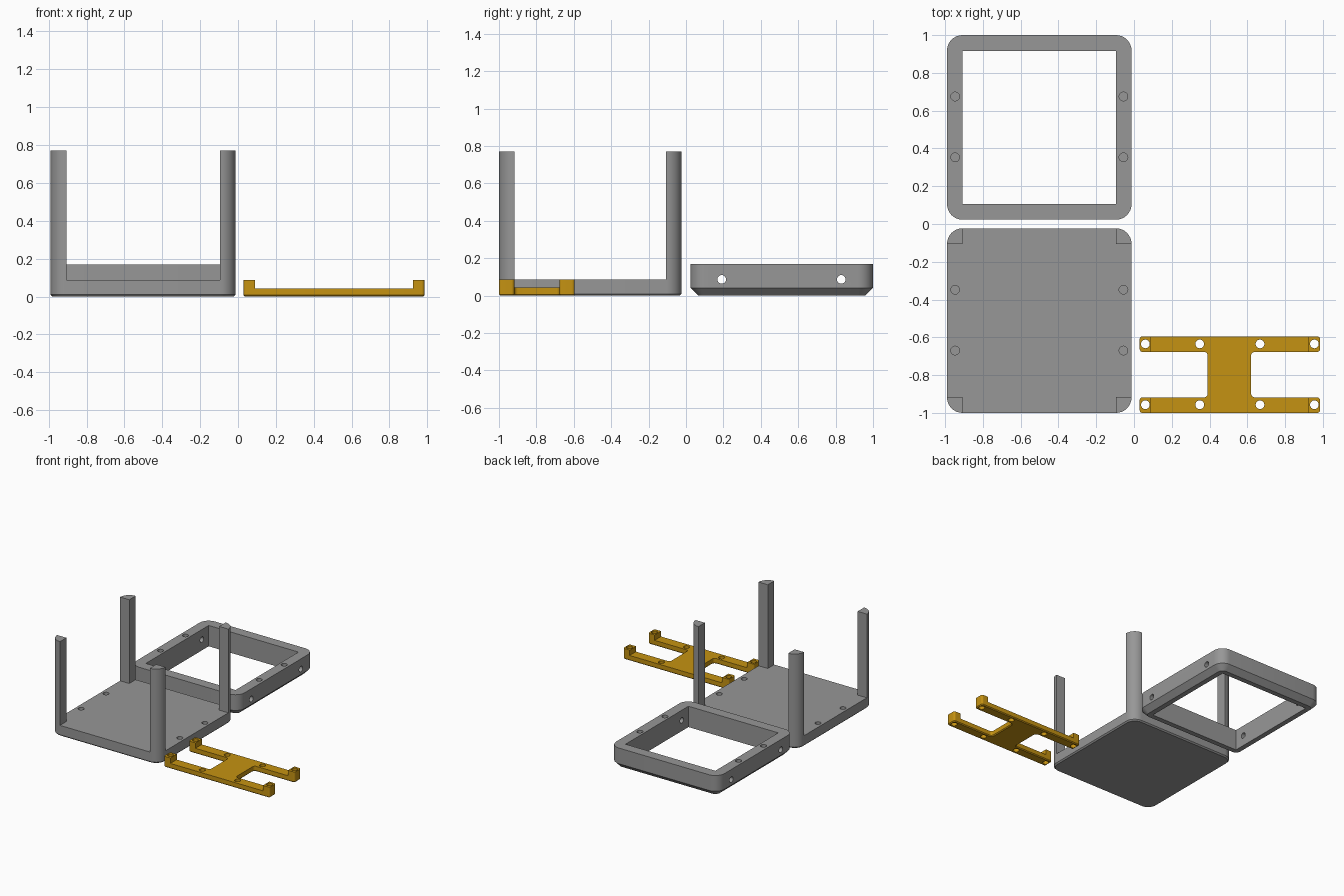
import bpy, bmesh, math
from mathutils import Vector, Matrix

if "Cube" in bpy.data.objects:
    bpy.data.objects.remove(bpy.data.objects["Cube"])


def material(name, rgb):
    m = bpy.data.materials.new(name)
    m.diffuse_color = (*rgb, 1)
    m.use_nodes = True
    m.node_tree.nodes["Principled BSDF"].inputs["Base Color"].default_value = m.diffuse_color
    return m


GREY = material("grey plastic", (0.31, 0.31, 0.31))
GOLD = material("golden plastic", (0.56, 0.29, 0.006))


def outline(corners, d=0.0, seg=8):
    """Counter-clockwise (x, y, radius) corners, inset by d and rounded."""
    out, n = [], len(corners)
    for i, (x, y, r) in enumerate(corners):
        p = Vector((x, y))
        a = (p - Vector(corners[i - 1][:2])).normalized()
        b = (Vector(corners[(i + 1) % n][:2]) - p).normalized()
        convex = a.x * b.y - a.y * b.x > 0
        s = 1 if convex else -1
        p = p + (b - a) * d * s
        if r <= 0:
            out.append(p)
            continue
        r = max(r - s * d, 0.002)
        c = p + (b - a) * r
        for k in range(seg + 1):
            t = k / seg * math.pi / 2
            out.append(c - b * r * math.cos(t) + a * r * math.sin(t))
    return out


def add_object(name, bm, mat=None):
    bmesh.ops.recalc_face_normals(bm, faces=bm.faces)
    me = bpy.data.meshes.new(name)
    bm.to_mesh(me)
    bm.free()
    if mat:
        me.materials.append(mat)
    ob = bpy.data.objects.new(name, me)
    bpy.context.collection.objects.link(ob)
    return ob


def prism(name, corners, layers, mat=None):
    """Stack the outline through (z, inset) layers and cap both ends."""
    bm = bmesh.new()
    rings = [[bm.verts.new((p.x, p.y, z)) for p in outline(corners, d)] for z, d in layers]
    n = len(rings[0])
    for lo, hi in zip(rings, rings[1:]):
        for i in range(n):
            j = (i + 1) % n
            bm.faces.new((lo[i], lo[j], hi[j], hi[i]))
    bm.faces.new(rings[0][::-1])
    bm.faces.new(rings[-1])
    return add_object(name, bm, mat)


def rods(centres, length, axis="Z", r=0.023):
    bm = bmesh.new()
    rot = Matrix.Rotation(math.pi / 2, 4, "Y") if axis == "X" else Matrix()
    for c in centres:
        bmesh.ops.create_cone(bm, cap_ends=True, segments=32, radius1=r, radius2=r,
                              depth=length, matrix=Matrix.Translation(c) @ rot)
    return add_object("hole_cutter", bm)


def cut(ob, cutter):
    mod = ob.modifiers.new("cut", "BOOLEAN")
    mod.operation, mod.solver, mod.object = "DIFFERENCE", "EXACT", cutter
    deps = bpy.context.evaluated_depsgraph_get()
    me = bpy.data.meshes.new_from_object(ob.evaluated_get(deps))
    ob.modifiers.clear()
    ob.data = me
    bpy.data.objects.remove(cutter)


def finish(ob):
    ob.data.shade_smooth()
    ob.data.set_sharp_from_angle(angle=math.radians(25))


def rect(x0, y0, x1, y1, radii=(0, 0, 0, 0)):
    return [(x, y, r) for (x, y), r in
            zip(((x0, y0), (x1, y0), (x1, y1), (x0, y1)), radii)]


X0, X1, W, R = -0.99, -0.013, 0.083, 0.082
HOLE_X = (-0.947, -0.056)

# Base plate with four blind holes
base = prism("base_plate", rect(X0, -1, X1, -0.023, (R,) * 4),
             [(0, 0.01), (0.01, 0), (0.087, 0)], GREY)
cut(base, rods([(x, y, 0.087) for x in HOLE_X for y in (-0.67, -0.348)], 0.09))
finish(base)

# Corner posts, rounded on the outside corner only
for i, (x, y) in enumerate(((X0, -1), (X1 - W, -1), (X1 - W, -0.023 - W), (X0, -0.023 - W))):
    radii = [R if k == i else 0 for k in range(4)]
    finish(prism("corner_post", rect(x, y, x + W, y + W, radii), [(0.085, 0), (0.77, 0)], GREY))

# Lid frame with bevelled lower edge, square opening, side and top holes
frame = prism("lid_frame", rect(X0, 0.023, X1, 1, (R,) * 4),
              [(0, 0.042), (0.042, 0), (0.17, 0)], GREY)
cut(frame, prism("opening_cutter", rect(X0 + W, 0.023 + W, X1 - W, 1 - W), [(-0.1, 0), (0.3, 0)]))
cut(frame, rods([(-0.5, y, 0.087) for y in (0.191, 0.83)], 1.3, "X"))
cut(frame, rods([(x, y, 0.17) for x in HOLE_X for y in (0.353, 0.675)], 0.16))
finish(frame)

# H-shaped bracket
bx0, bx1, by0, by1 = 0.03, 0.985, -1.0, -0.595
ya, yb, xa, xb, q, f = -0.918, -0.677, 0.39, 0.62, 0.015, 0.02
shape = [(bx0, by0, q), (bx1, by0, q), (bx1, ya, q), (xb, ya, f), (xb, yb, f), (bx1, yb, q),
         (bx1, by1, q), (bx0, by1, q), (bx0, yb, q), (xa, yb, f), (xa, ya, f), (bx0, ya, q)]
BY = (-0.957, -0.635)
bracket = prism("bracket", shape, [(0, 0.007), (0.007, 0), (0.043, 0)], GOLD)
cut(bracket, rods([(x, y, 0.04) for x in (0.06, 0.348, 0.667, 0.955) for y in BY], 0.3))
finish(bracket)

# Raised end blocks of the bracket, bored through
for x0, x1, radii in ((bx0, 0.09, (q, 0, 0, q)), (0.925, bx1, (0, q, q, 0))):
    for y0, y1, yc in ((by0, ya, BY[0]), (yb, by1, BY[1])):
        block = prism("bracket_end_block", rect(x0, y0, x1, y1, radii),
                      [(0.043, 0), (0.087, 0)], GOLD)
        cut(block, rods([(0.06 if x0 < 0.5 else 0.955, yc, 0.06)], 0.3))
        finish(block)
